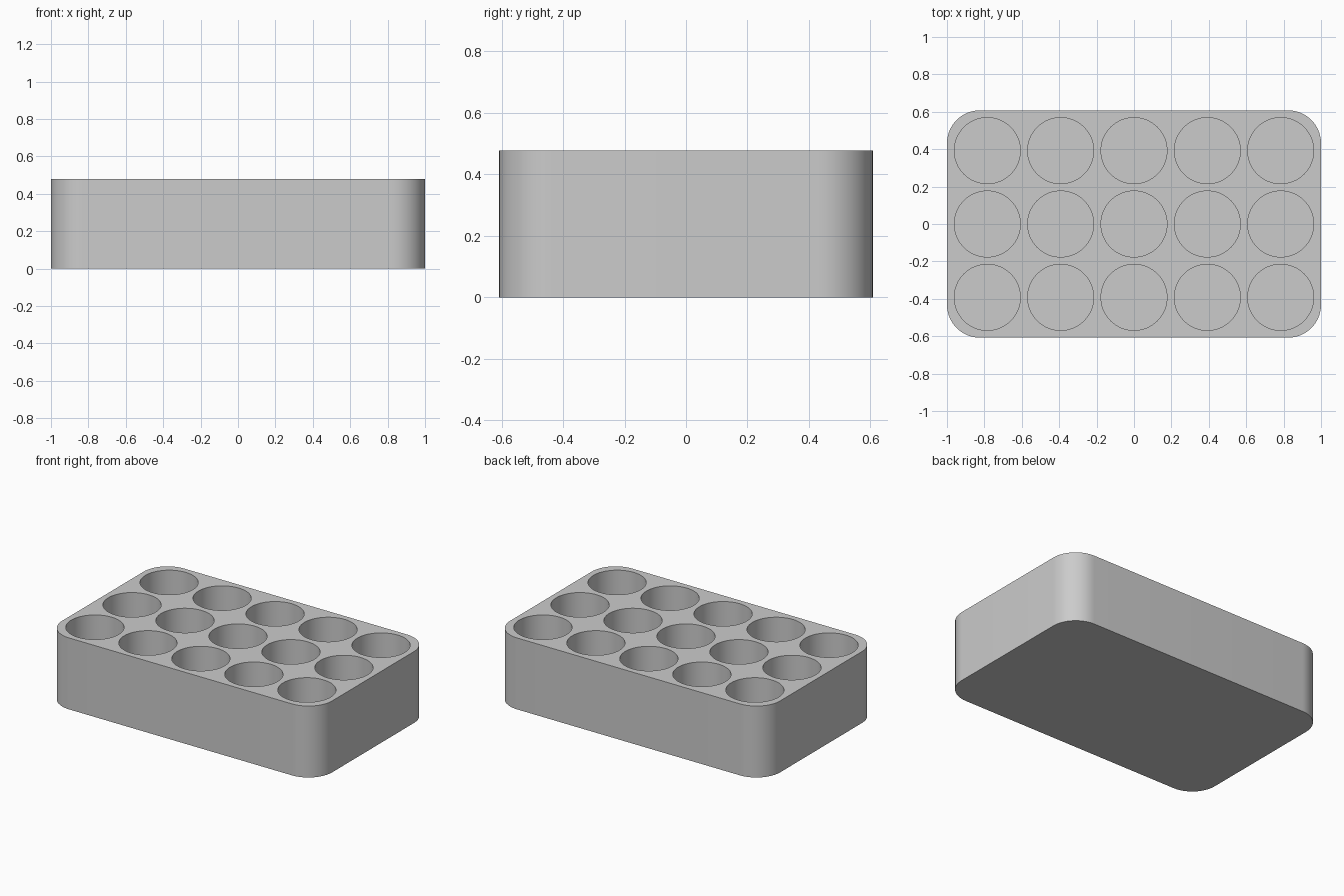
import bpy
import bmesh
from mathutils import Matrix, Vector

if "Cube" in bpy.data.objects:
    bpy.data.objects.remove(bpy.data.objects["Cube"], do_unlink=True)

UNIT = 1 / 51            # the tray is 102 small units long
COLS, ROWS = 5, 3
WALL = 2 * UNIT
RADIUS = 9 * UNIT
PITCH = 2 * RADIUS + WALL
LENGTH = COLS * PITCH + WALL
DEPTH = ROWS * PITCH + WALL
HEIGHT = 0.478

grey = bpy.data.materials.new("plain grey")
grey.use_nodes = True
colour = (0.6, 0.6, 0.6, 1)
grey.diffuse_color = colour
grey.node_tree.nodes["Principled BSDF"].inputs["Base Color"].default_value = colour


def make_object(name, bm):
    bmesh.ops.recalc_face_normals(bm, faces=bm.faces)
    mesh = bpy.data.meshes.new(name)
    bm.to_mesh(mesh)
    bm.free()
    mesh.materials.append(grey)
    obj = bpy.data.objects.new(name, mesh)
    bpy.context.collection.objects.link(obj)
    return obj


# Block with rounded vertical corners
bm = bmesh.new()
bmesh.ops.create_cube(bm, size=1)
bmesh.ops.scale(bm, vec=(LENGTH, DEPTH, HEIGHT), verts=bm.verts)
bmesh.ops.translate(bm, vec=(0, 0, HEIGHT / 2), verts=bm.verts)
uprights = [e for e in bm.edges
            if abs(e.verts[0].co.z - e.verts[1].co.z) > HEIGHT / 2]
bmesh.ops.bevel(bm, geom=uprights, offset=RADIUS, segments=16,
                profile=0.5, affect='EDGES')
tray = make_object("tray", bm)

# Grid of round pockets, leaving a thin floor
bm = bmesh.new()
tall = HEIGHT
for i in range(COLS):
    for j in range(ROWS):
        centre = Vector(((i - (COLS - 1) / 2) * PITCH,
                         (j - (ROWS - 1) / 2) * PITCH,
                         WALL + tall / 2))
        bmesh.ops.create_cone(bm, cap_ends=True, segments=64,
                              radius1=RADIUS, radius2=RADIUS, depth=tall,
                              matrix=Matrix.Translation(centre))
cutter = make_object("pocket_cutter", bm)
cutter.hide_render = True

# Cut the pockets and drop the cutter
bpy.ops.object.select_all(action='DESELECT')
tray.select_set(True)
bpy.context.view_layer.objects.active = tray
cut = tray.modifiers.new("pockets", 'BOOLEAN')
cut.operation = 'DIFFERENCE'
cut.solver = 'EXACT'
cut.object = cutter
bpy.ops.object.modifier_apply(modifier=cut.name)
bpy.data.objects.remove(cutter, do_unlink=True)

bpy.ops.object.shade_smooth_by_angle()
